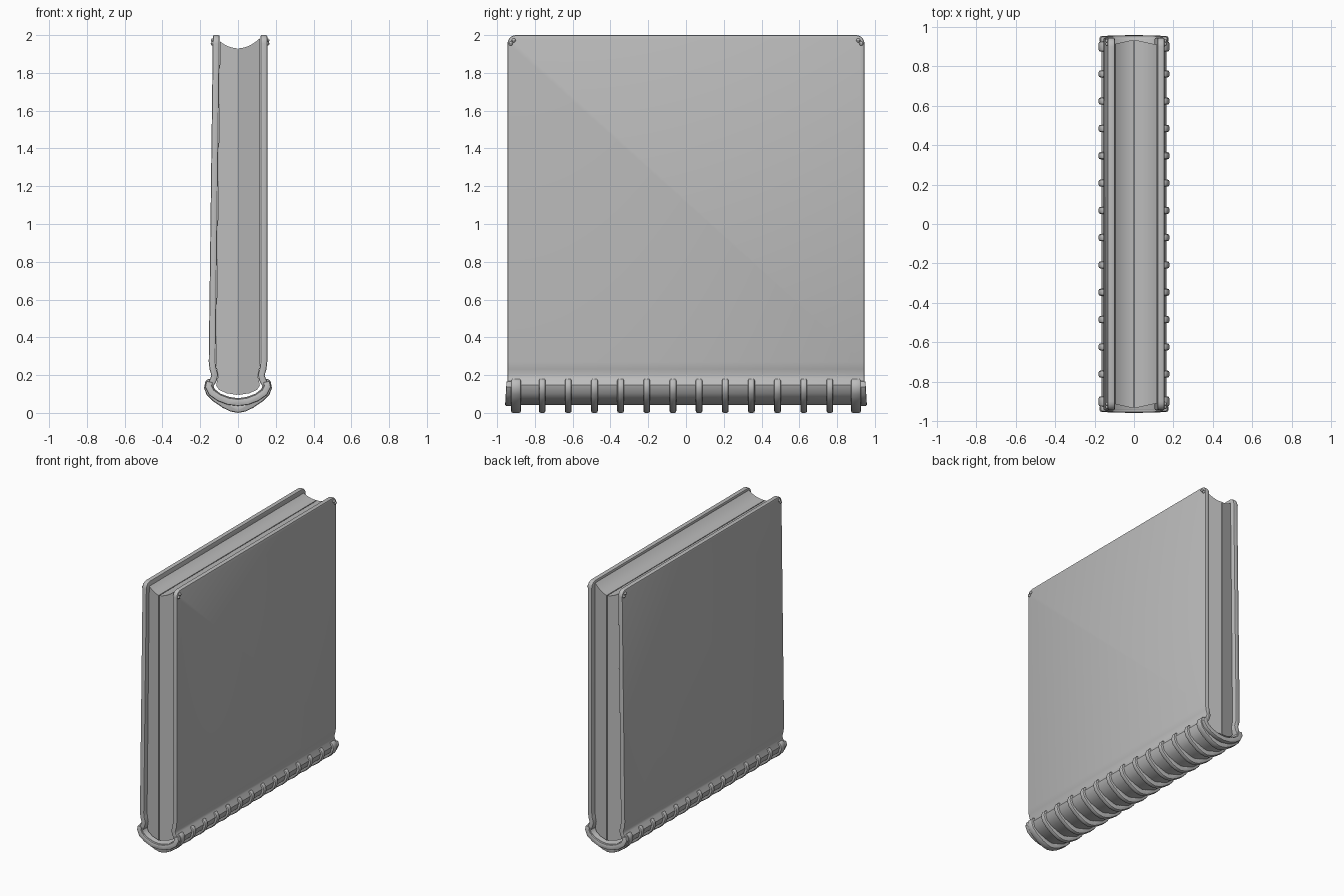
import bpy, bmesh
from mathutils import Vector

cube = bpy.data.objects.get("Cube")
if cube:
    bpy.data.objects.remove(cube, do_unlink=True)

grey = bpy.data.materials.new("plain grey")
grey.use_nodes = True
grey.diffuse_color = (0.5, 0.5, 0.5, 1)
grey.node_tree.nodes["Principled BSDF"].inputs["Base Color"].default_value = (0.5, 0.5, 0.5, 1)


def finish(name, bm, bevel, segments=2):
    """Turn a bmesh into a softly bevelled, smooth shaded object."""
    bmesh.ops.recalc_face_normals(bm, faces=bm.faces)
    mesh = bpy.data.meshes.new(name)
    bm.to_mesh(mesh)
    bm.free()
    mesh.materials.append(grey)
    obj = bpy.data.objects.new(name, mesh)
    bpy.context.collection.objects.link(obj)
    bpy.ops.object.select_all(action='DESELECT')
    obj.select_set(True)
    bpy.context.view_layer.objects.active = obj
    if bevel:
        mod = obj.modifiers.new("soft edges", 'BEVEL')
        mod.width, mod.segments = bevel, segments
        mod.limit_method, mod.angle_limit = 'ANGLE', 0.9
        bpy.ops.object.modifier_apply(modifier=mod.name)
    bpy.ops.object.shade_smooth_by_angle(angle=0.6)
    return obj


def prism(outline, front, back):
    """Extrude an x-z outline along y; front and back give y for each x."""
    bm = bmesh.new()
    a = [bm.verts.new((x, front(x), z)) for x, z in outline]
    b = [bm.verts.new((x, back(x), z)) for x, z in outline]
    bm.faces.new(a)
    bm.faces.new(b[::-1])
    for i in range(len(a)):
        j = (i + 1) % len(a)
        bm.faces.new((a[i], a[j], b[j], b[i]))
    return bm


def mirrored(half):
    """Complete a half path that ends on the centre line."""
    return half + [(-x, z) for x, z in half[-2::-1]]


def ribbon(path, thickness, y0, y1):
    """Solid strip of constant thickness following an x-z path."""
    pts = [Vector(p) for p in path]
    outer, inner = [], []
    for i, p in enumerate(pts):
        t = (pts[min(i + 1, len(pts) - 1)] - pts[max(i - 1, 0)]).normalized()
        n = Vector((-t.y, t.x)) * thickness / 2
        outer.append(p + n)
        inner.append(p - n)
    return prism(outer + inner[::-1], lambda x: y0, lambda x: y1)


# Covers and rounded spine as one bent board; the right-hand cover leans in
board = [(0.137, 2), (0.137, 0.27), (0.133, 0.235), (0.123, 0.2), (0.13, 0.175),
         (0.147, 0.145), (0.138, 0.115), (0.1, 0.085), (0.05, 0.067), (0, 0.06)]
path = mirrored(board)
path[-1] = (-0.115, 2)
bm = ribbon(path, 0.036, -0.945, 0.945)
for v in bm.verts:
    if v.co.z > 1.9:
        v.co.z = 2
corners = [e for e in bm.edges
           if all(v.co.z > 1.9 for v in e.verts)
           and abs(e.verts[0].co.y - e.verts[1].co.y) < 0.01]
bmesh.ops.bevel(bm, geom=corners, offset=0.045, segments=5, profile=0.5, affect='EDGES')
finish("cover", bm, 0.008)

# Page block: two halves with a hollow fore-edge and slightly ridged ends
for side, edge, name in ((1, 0.116, "left_pages"), (-1, 0.095, "right_pages")):
    steps = 10
    top = [edge + (0.003 - edge) * i / steps for i in range(steps + 1)]
    outline = [(0.003, 0.095), (0.06, 0.104), (0.1, 0.122), (0.116, 0.145),
               (0.106, 0.19), (0.117, 0.26)] + [(x, 1.93 + 4 * x * x) for x in top]
    end = lambda x: 0.935 - 0.22 * abs(x)
    bm = prism([(side * x, z) for x, z in outline], lambda x: -end(x), end)
    finish(name, bm, 0)

# Raised bands around the spine, wider at both ends
band = mirrored([(0.14, 0.17), (0.156, 0.155), (0.16, 0.135), (0.15, 0.108),
                 (0.12, 0.078), (0.07, 0.044), (0.035, 0.027), (0, 0.02)])
count = 14
for i in range(count):
    last = i in (0, count - 1)
    y = -0.9 + 1.8 * i / (count - 1)
    w = 0.026 if last else 0.018
    finish(f"spine_band_{i + 1}", ribbon(band, 0.04, y - w, y + w), 0.01)

# Flared caps at both ends of the spine
cap = mirrored([(0.15, 0.165), (0.156, 0.14), (0.14, 0.108), (0.1, 0.08),
                (0.05, 0.061), (0, 0.055)])
for s, name in ((-1, "front_spine_cap"), (1, "back_spine_cap")):
    bm = ribbon(cap, 0.036, s * 0.92, s * 0.95)
    for v in bm.verts:
        if abs(v.co.y) > 0.94:
            v.co.y += s * (0.17 - v.co.z) * 0.06
    finish(name, bm, 0.006)

# Small studs at the outer corners of both covers
for x, side in ((0.156, "left"), (-0.134, "right")):
    for s, end_name in ((-1, "front"), (1, "back")):
        for k, (y, z) in enumerate(((0.928, 1.955), (0.912, 1.972))):
            bm = bmesh.new()
            bmesh.ops.create_uvsphere(bm, u_segments=10, v_segments=6, radius=0.011)
            bmesh.ops.translate(bm, verts=bm.verts, vec=(x, s * y, z))
            finish(f"{side}_{end_name}_stud_{k + 1}", bm, 0)
